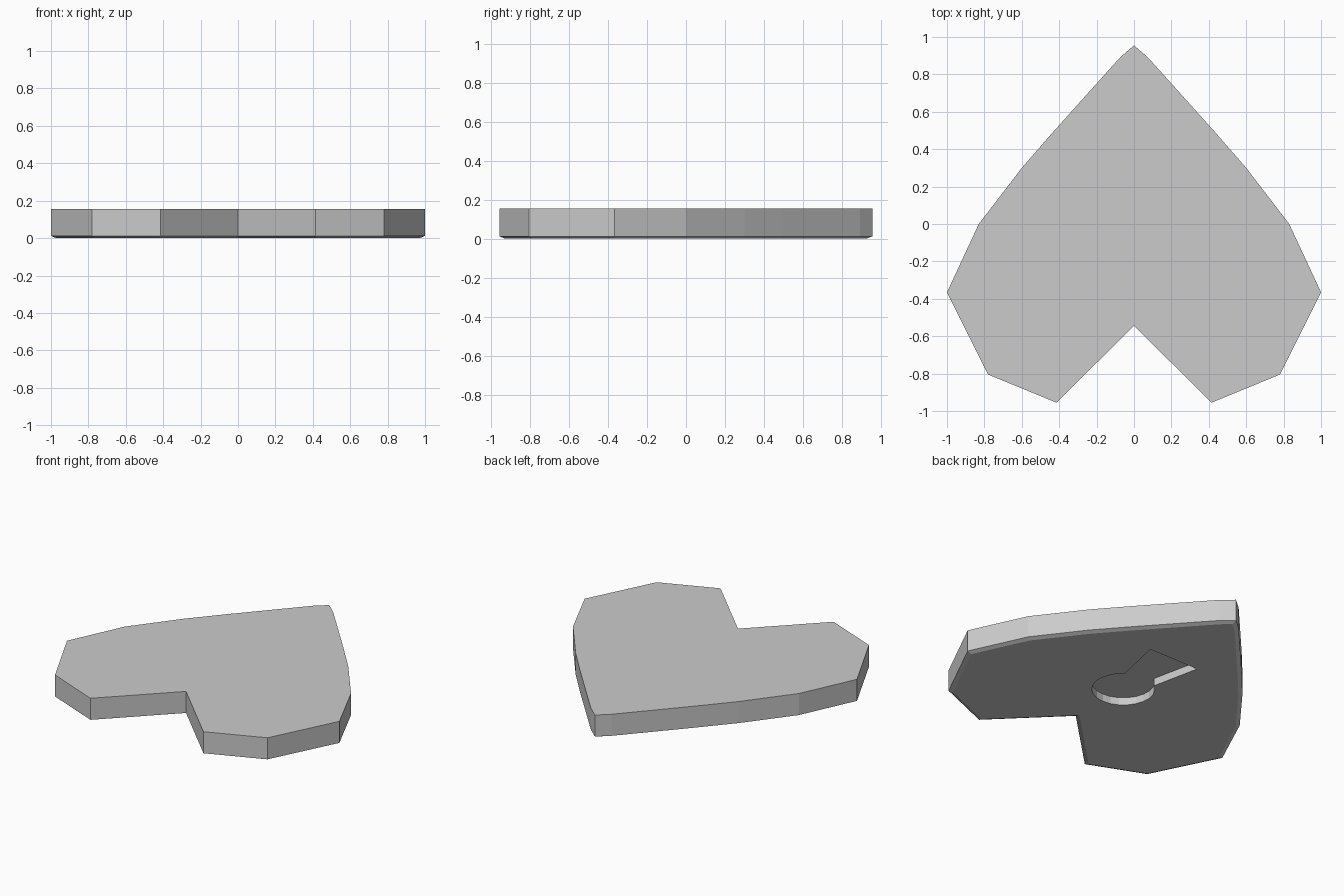
import bpy, bmesh, math

if "Cube" in bpy.data.objects:
    bpy.data.objects.remove(bpy.data.objects["Cube"])

TOP, RIM, DEPTH = 0.155, 0.012, 0.05


def prism(name, outline, z0, z1, lip=0.0, lip_height=0.0):
    """Extrude a flat outline; optionally chamfer its underside."""
    bm = bmesh.new()
    base = bm.faces.new([bm.verts.new((x, y, z0)) for x, y in outline])
    base.normal_update()
    if base.normal.z > 0:
        base.normal_flip()
    ext = bmesh.ops.extrude_face_region(bm, geom=[base], use_keep_orig=True)
    for v in ext["geom"]:
        if isinstance(v, bmesh.types.BMVert):
            v.co.z = z1
    bmesh.ops.recalc_face_normals(bm, faces=bm.faces[:])
    if lip:
        bm.normal_update()
        bottom = min(bm.faces, key=lambda f: f.calc_center_median().z)
        bmesh.ops.inset_region(bm, faces=[bottom], thickness=lip,
                               use_even_offset=True)
        for v in bottom.verts:
            v.co.z = z0 - lip_height
    mesh = bpy.data.meshes.new(name)
    bm.to_mesh(mesh)
    bm.free()
    ob = bpy.data.objects.new(name, mesh)
    bpy.context.collection.objects.link(ob)
    return ob


# heart slab: right half from notch to tip, mirrored
half = [(0, -0.545), (0.415, -0.955), (0.78, -0.805), (1.0, -0.365),
        (0.83, 0.0), (0.6, 0.3), (0.43, 0.495), (0.255, 0.69),
        (0.075, 0.89), (0, 0.955)]
heart = half + [(-x, y) for x, y in half[-2:0:-1]]
slab = prism("heart_slab", heart, RIM, TOP, lip=0.025, lip_height=RIM)

# keyhole recess in the underside: round end plus flared slot
r, cy, steps = 0.19, -0.10, 18
a0 = math.asin(0.115 / r)
sweep = 2 * math.pi - 2 * a0
keyhole = [(0.183, 0.372)]
keyhole += [(-0.183, 0.372)]
for i in range(steps + 1):
    a = a0 + sweep * i / steps
    keyhole.append((-r * math.sin(a), cy + r * math.cos(a)))
cutter = prism("keyhole_cutter", keyhole, -0.1, DEPTH)
cutter.hide_render = True
cutter.hide_set(True)

cut = slab.modifiers.new("keyhole", "BOOLEAN")
cut.operation = "DIFFERENCE"
cut.solver = "EXACT"
cut.object = cutter
